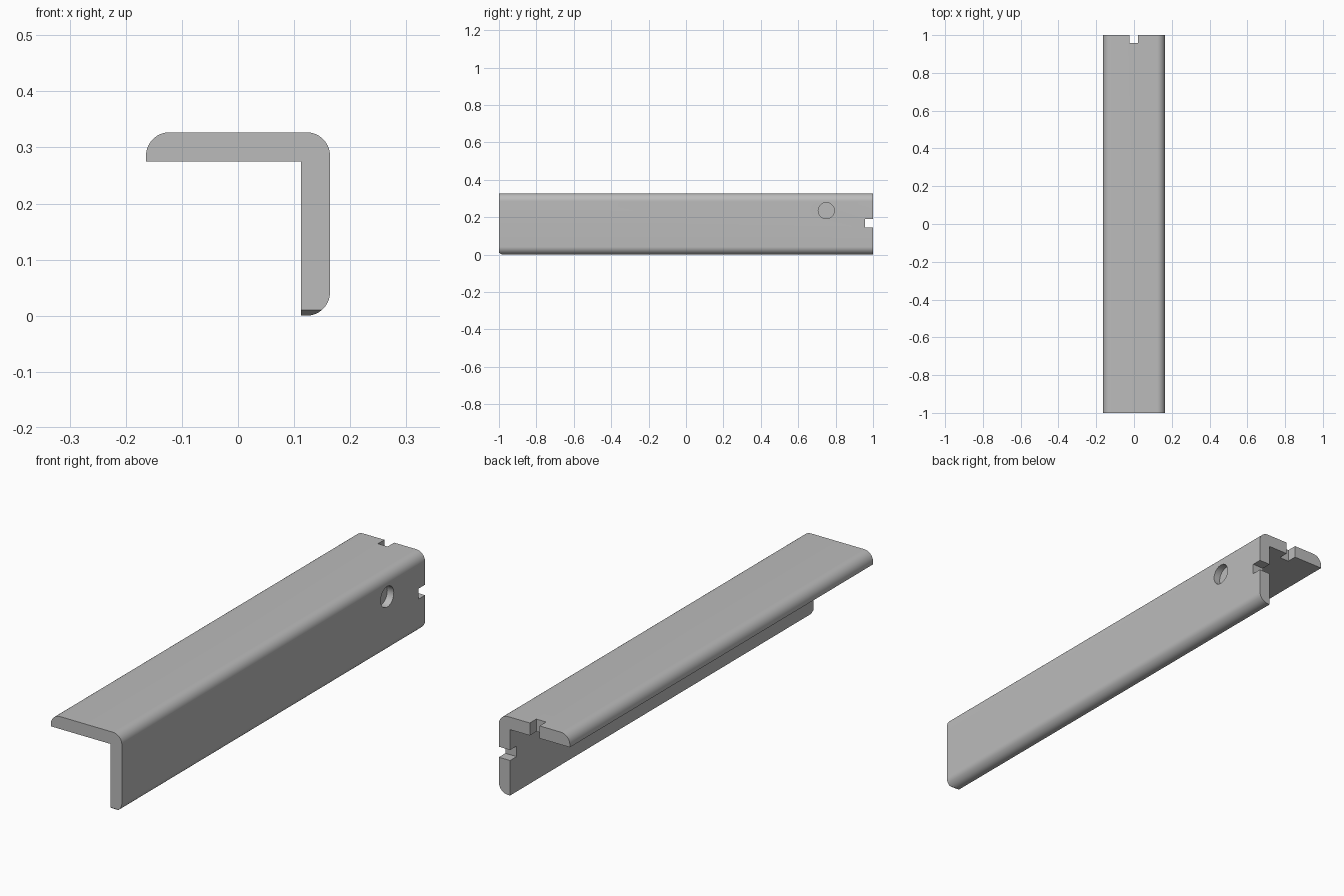
import bpy, bmesh, math
from mathutils import Vector

cube = bpy.data.objects.get("Cube")
if cube:
    bpy.data.objects.remove(cube, do_unlink=True)

W, H, T, R, L = 0.164, 0.327, 0.052, 0.042, 2.0

grey = bpy.data.materials.new("plain_grey")
grey.use_nodes = True
grey.diffuse_color = (0.5, 0.5, 0.5, 1)
grey.node_tree.nodes["Principled BSDF"].inputs["Base Color"].default_value = (0.5, 0.5, 0.5, 1)


def arc(cx, cz, start, end, steps=14):
    """Points on a corner round, in degrees."""
    angles = [math.radians(start + (end - start) * i / steps) for i in range(steps + 1)]
    return [(cx + R * math.cos(a), cz + R * math.sin(a)) for a in angles]


def make(name, bm):
    bmesh.ops.recalc_face_normals(bm, faces=bm.faces)
    mesh = bpy.data.meshes.new(name)
    bm.to_mesh(mesh)
    bm.free()
    mesh.materials.append(grey)
    obj = bpy.data.objects.new(name, mesh)
    bpy.context.collection.objects.link(obj)
    return obj


def prism(name, points, direction):
    """Extrude a flat outline along a direction."""
    bm = bmesh.new()
    face = bm.faces.new([bm.verts.new(p) for p in points])
    result = bmesh.ops.extrude_face_region(bm, geom=[face])
    verts = [v for v in result["geom"] if isinstance(v, bmesh.types.BMVert)]
    bmesh.ops.translate(bm, verts=verts, vec=Vector(direction))
    return make(name, bm)


# L-shaped bar with rounded outer edges
outline = [(W - T, 0)] + arc(W - R, R, -90, 0) + arc(W - R, H - R, 0, 90)
outline += arc(-W + R, H - R, 90, 180) + [(-W, H - T), (W - T, H - T)]
bar = prism("angle_bar", [(x, -L / 2, z) for x, z in outline], (0, L, 0))


def box_outline(y0, y1, a0, a1, flat):
    corners = [(y0, a0), (y1, a0), (y1, a1), (y0, a1)]
    return [(a, y, H - 0.1) if flat else (W - 0.1, y, a) for y, a in corners]


# End slots, one in each flange
cutters = [
    prism("top_slot", box_outline(0.957, 1.1, -0.024, 0.021, True), (0, 0, 0.2)),
    prism("side_slot", box_outline(0.957, 1.1, 0.146, 0.19, False), (0.2, 0, 0)),
]

# Blind round hole in the side flange
circle = [2 * math.pi * i / 40 for i in range(40)]
cutters.append(prism(
    "side_hole",
    [(W - 0.03, 0.75 + 0.043 * math.cos(a), 0.235 + 0.043 * math.sin(a)) for a in circle],
    (0.2, 0, 0)))

# Small bevel at the lower front tip
cutters.append(prism(
    "tip_bevel",
    [(0, -1.015, 0.02), (0, -0.97, -0.01), (0, -1.015, -0.01)],
    (0.3, 0, 0)))

bpy.ops.object.select_all(action="DESELECT")
bar.select_set(True)
bpy.context.view_layer.objects.active = bar
for cutter in cutters:
    mod = bar.modifiers.new(cutter.name, "BOOLEAN")
    mod.operation = "DIFFERENCE"
    mod.solver = "EXACT"
    mod.object = cutter
    bpy.ops.object.modifier_apply(modifier=mod.name)
    bpy.data.objects.remove(cutter, do_unlink=True)
bpy.ops.object.shade_smooth_by_angle(angle=math.radians(30))
